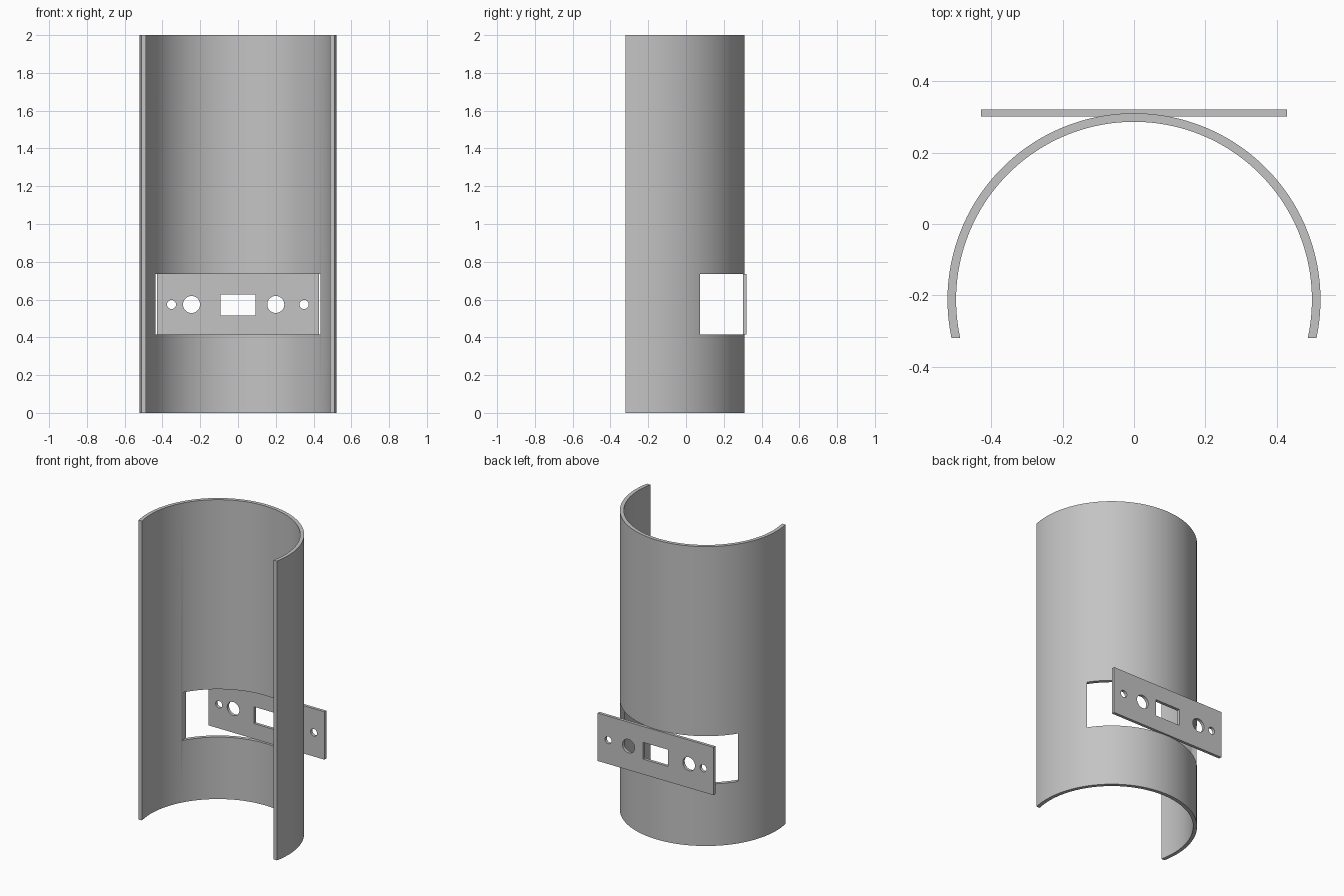
import bpy
import bmesh
from math import asin, cos, sin, pi, radians

if "Cube" in bpy.data.objects:
    bpy.data.objects.remove(bpy.data.objects["Cube"])

grey = bpy.data.materials.new("plain_grey")
grey.use_nodes = True
grey.diffuse_color = (0.55, 0.55, 0.55, 1)
grey.node_tree.nodes["Principled BSDF"].inputs["Base Color"].default_value = (0.55, 0.55, 0.55, 1)

HEIGHT = 2.0
OUTER, INNER = 0.522, 0.498
CENTRE_Y, FRONT_Y = -0.212, -0.319
PLATE_Z, PLATE_H = 0.574, 0.32


def arc(radius, count=96):
    """Arc from the right front edge round the back to the left front edge."""
    start = asin((FRONT_Y - CENTRE_Y) / radius)
    sweep = pi - 2 * start
    return [(radius * cos(start + sweep * i / count),
             CENTRE_Y + radius * sin(start + sweep * i / count))
            for i in range(count + 1)]


def finish(bm, name):
    bmesh.ops.recalc_face_normals(bm, faces=bm.faces)
    mesh = bpy.data.meshes.new(name)
    bm.to_mesh(mesh)
    bm.free()
    obj = bpy.data.objects.new(name, mesh)
    bpy.context.collection.objects.link(obj)
    mesh.materials.append(grey)
    return obj


def box(name, centre, size):
    bm = bmesh.new()
    bmesh.ops.create_cube(bm, size=1)
    for v in bm.verts:
        v.co = [c + p * s for c, p, s in zip(centre, v.co, size)]
    return finish(bm, name)


def rod(name, x, radius):
    bpy.ops.mesh.primitive_cylinder_add(vertices=48, radius=radius, depth=0.2,
                                        location=(x, 0.31, PLATE_Z),
                                        rotation=(pi / 2, 0, 0))
    bpy.context.object.name = name
    return bpy.context.object


def cut(target, cutter):
    cutter.hide_render = True
    mod = target.modifiers.new("cut", "BOOLEAN")
    mod.operation, mod.solver, mod.object = "DIFFERENCE", "EXACT", cutter
    bpy.ops.object.select_all(action="DESELECT")
    bpy.context.view_layer.objects.active = target
    target.select_set(True)
    bpy.ops.object.modifier_apply(modifier=mod.name)
    bpy.data.objects.remove(cutter)


def smooth(obj):
    bpy.ops.object.select_all(action="DESELECT")
    bpy.context.view_layer.objects.active = obj
    obj.select_set(True)
    bpy.ops.object.shade_smooth_by_angle(angle=radians(30))


# Curved shell, open at the front: strips of quads between the two arcs
bm = bmesh.new()
rings = [[bm.verts.new((x, y, z)) for x, y in arc(r)]
         for r, z in ((OUTER, 0), (OUTER, HEIGHT), (INNER, HEIGHT), (INNER, 0))]
for a, b in zip(rings, rings[1:] + rings[:1]):
    for i in range(len(a) - 1):
        bm.faces.new((a[i], a[i + 1], b[i + 1], b[i]))
for end in (0, -1):
    bm.faces.new([ring[end] for ring in rings])
shell = finish(bm, "curved_shell")

# Window through the back of the shell
cut(shell, box("window_cutter", (0, 0.3, PLATE_Z), (0.874, 0.6, PLATE_H)))
smooth(shell)

# Flat connector plate behind the window, with its holes
plate = box("connector_plate", (0, 0.311, PLATE_Z), (0.856, 0.02, PLATE_H))
cut(plate, box("slot_cutter", (0, 0.311, PLATE_Z - 0.002), (0.186, 0.2, 0.112)))
for x, radius in ((-0.352, 0.024), (-0.246, 0.045), (0.2, 0.045), (0.35, 0.024)):
    cut(plate, rod("hole_cutter", x, radius))
smooth(plate)
